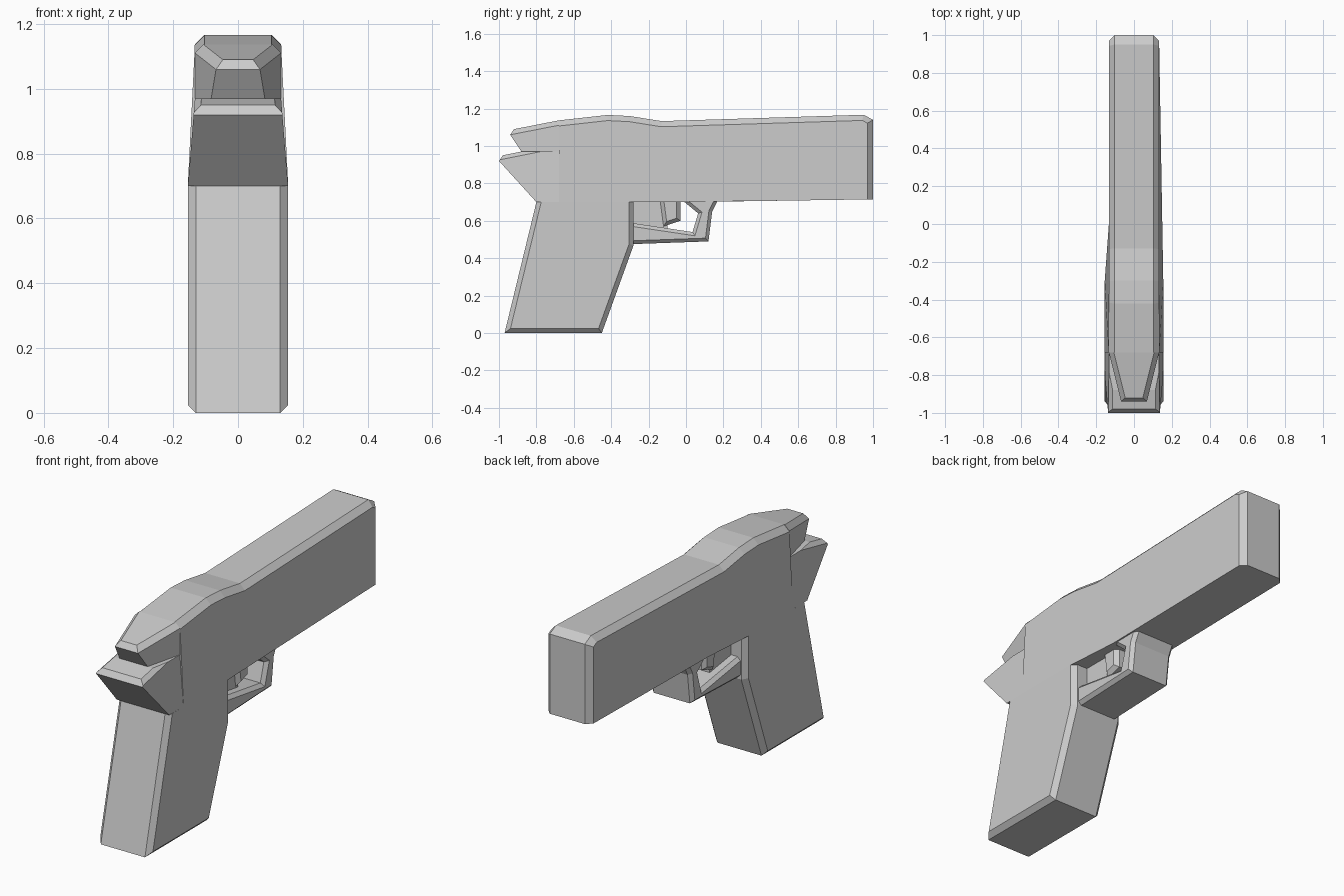
import bpy
import bmesh

cube = bpy.data.objects.get("Cube")
if cube:
    bpy.data.objects.remove(cube)

grey = bpy.data.materials.new("light_grey")
grey.use_nodes = True
colour = (0.6, 0.6, 0.6, 1)
grey.diffuse_color = colour
grey.node_tree.nodes["Principled BSDF"].inputs["Base Color"].default_value = colour

# Shared levels and half widths
frame_bottom = 0.7
notch_level = 0.97
tail_joint = -0.68
slide_width = 0.133
grip_width = 0.155


def slab(name, outline, width, chamfer, is_cut):
    """Extrude a side outline to both sides and chamfer the chosen rim edges.

    width(y, z) gives the half width, is_cut(y, z) picks rim edges by midpoint.
    """
    bm = bmesh.new()
    left, right = [
        [bm.verts.new((side * width(y, z), y, z)) for y, z in outline]
        for side in (1, -1)
    ]
    caps = [bm.faces.new(left), bm.faces.new(right)]
    for i in range(len(outline)):
        bm.faces.new((left[i - 1], left[i], right[i], right[i - 1]))
    bmesh.ops.recalc_face_normals(bm, faces=bm.faces)

    rim = []
    for edge in caps[0].edges[:] + caps[1].edges[:]:
        middle = (edge.verts[0].co + edge.verts[1].co) / 2
        if is_cut(middle.y, middle.z):
            rim.append(edge)
    if rim:
        bmesh.ops.bevel(bm, geom=rim, offset=chamfer, offset_type='OFFSET',
                        segments=1, profile=0.5, affect='EDGES',
                        clamp_overlap=True)

    mesh = bpy.data.meshes.new(name)
    bm.to_mesh(mesh)
    bm.free()
    mesh.materials.append(grey)
    obj = bpy.data.objects.new(name, mesh)
    bpy.context.collection.objects.link(obj)


def body_width(y, z):
    """The body flares out to meet the grip at its lower rear."""
    return grip_width if y < -0.2 and z < 0.8 else slide_width


def upper_tail_width(y, z):
    """The upper tail narrows evenly towards its tip."""
    return slide_width + 0.25 * (y - tail_joint)


def lower_tail_width(y, z):
    """The lower tail widens evenly towards the grip."""
    return slide_width + 0.08 * (notch_level - z)


# Main body and barrel housing
slab("body",
     [(tail_joint, frame_bottom), (-0.3, frame_bottom), (0, frame_bottom),
      (1, 0.715), (1, 1.14), (0.95, 1.167), (-0.13, 1.133),
      (-0.3, 1.16), (-0.42, 1.166), (tail_joint, 1.137)],
     body_width, 0.03, lambda y, z: z > 1 or y > 0.9)

# Tapered tail above the rear notch
slab("upper_tail",
     [(-0.94, 1.06), (-0.92, 1.09), (tail_joint, 1.137),
      (tail_joint, notch_level), (-0.88, notch_level)],
     upper_tail_width, 0.03, lambda y, z: z > 1.1)

# Pointed tail below the rear notch
slab("lower_tail",
     [(-1, 0.92), (-0.98, 0.95), (-0.88, notch_level),
      (tail_joint, notch_level), (tail_joint, frame_bottom),
      (-0.8, frame_bottom)],
     lower_tail_width, 0.02, lambda y, z: y < -0.9 and z > 0.94)

# Slanted grip
slab("grip",
     [(-0.97, 0), (-0.45, 0), (-0.28, 0.47),
      (-0.28, frame_bottom), (-0.8, frame_bottom)],
     lambda y, z: grip_width, 0.025, lambda y, z: z < 0.65)

# Trigger guard, a hook running from the grip up to the body
slab("trigger_guard",
     [(-0.3, 0.475), (0.12, 0.49), (0.14, 0.65), (0.17, 0.71),
      (-0.02, 0.71), (0.065, 0.64), (0.035, 0.54), (-0.3, 0.59)],
     lambda y, z: 0.125, 0.018, lambda y, z: z < frame_bottom)

# Trigger and the web behind it
slab("trigger",
     [(-0.14, 0.72), (-0.03, 0.72), (-0.03, 0.6), (-0.12, 0.57)],
     lambda y, z: 0.09, 0.02, lambda y, z: z < frame_bottom)
slab("trigger_web",
     [(-0.3, 0.57), (-0.3, 0.72), (-0.1, 0.72), (-0.1, 0.56)],
     lambda y, z: 0.07, 0.02, lambda y, z: False)
